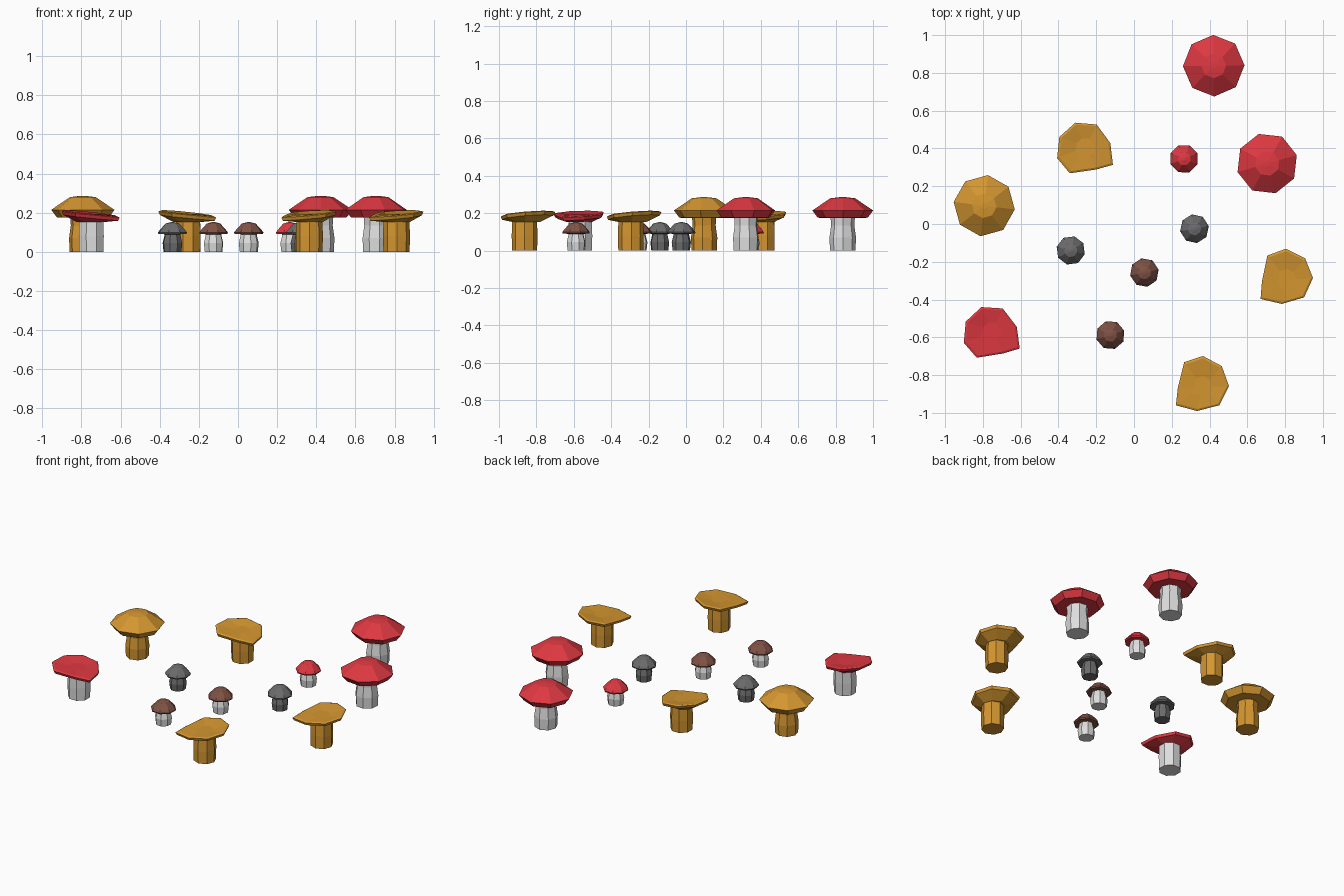
import bpy, bmesh, math

if "Cube" in bpy.data.objects:
    bpy.data.objects.remove(bpy.data.objects["Cube"])


def material(name, rgb):
    m = bpy.data.materials.new(name)
    lin = [((c / 255 + 0.055) / 1.055) ** 2.4 for c in rgb]
    m.diffuse_color = (*lin, 1)
    m.use_nodes = True
    m.node_tree.nodes["Principled BSDF"].inputs["Base Color"].default_value = m.diffuse_color
    return m


RED = material("red", (222, 56, 65))
OCHRE = material("ochre", (212, 150, 48))
WHITE = material("white", (222, 222, 222))
GREY = material("grey", (108, 108, 108))
BROWN = material("brown", (128, 82, 69))


def loft(name, rings, loc, mat):
    """Join rings of points with flat faces and close both ends."""
    bm = bmesh.new()
    rows = [[bm.verts.new(p) for p in ring] for ring in rings]
    n = len(rows[0])
    for a, b in zip(rows, rows[1:]):
        for i in range(n):
            j = (i + 1) % n
            bm.faces.new((a[i], a[j], b[j], b[i]))
    bm.faces.new(rows[0][::-1])
    bm.faces.new(rows[-1])
    bmesh.ops.recalc_face_normals(bm, faces=bm.faces)
    me = bpy.data.meshes.new(name)
    bm.to_mesh(me)
    bm.free()
    me.materials.append(mat)
    ob = bpy.data.objects.new(name, me)
    ob.location = (loc[0], loc[1], 0)
    bpy.context.collection.objects.link(ob)
    return ob


def circle(r, z, turn, n=8):
    return [(r * math.cos(math.radians(turn) + math.tau * i / n),
             r * math.sin(math.radians(turn) + math.tau * i / n), z) for i in range(n)]


def turned(name, profile, loc, turn, mat):
    return loft(name, [circle(r, z, turn) for r, z in profile], loc, mat)


# Profiles as (radius, height)
BIG_STEM = [(0.068, 0), (0.071, 0.07), (0.062, 0.135), (0.066, 0.19)]
DOME = [(0.055, 0.175), (0.133, 0.176), (0.163, 0.215), (0.066, 0.28), (0.015, 0.286)]
FLAT_STEM = [(0.067, 0), (0.069, 0.08), (0.066, 0.175)]
SMALL_STEM = [(0.047, 0), (0.052, 0.045), (0.042, 0.085), (0.042, 0.105)]
SMALL_CAP = [(0.04, 0.09), (0.074, 0.091), (0.077, 0.099), (0.066, 0.113),
             (0.036, 0.145), (0.008, 0.152)]

# Uneven outline of the tilted caps as (angle, radius); the corner at 214 sits low
OUTLINE = [(2, 0.138), (48, 0.149), (90, 0.164), (127, 0.165),
           (182, 0.133), (214, 0.173), (256, 0.131), (312, 0.13)]


def tilted_cap(name, loc, turn, mat):
    def ring(scale, z, tilt):
        pts = []
        for a, r in OUTLINE:
            t = math.radians(a + turn)
            d = r * scale * math.cos(math.radians(a - 45))
            pts.append((r * scale * math.cos(t), r * scale * math.sin(t), z + tilt * d))
        return pts
    return loft(name, [ring(0.5, 0.153, 0), ring(0.95, 0.177, 0.11),
                       ring(1, 0.194, 0.11), ring(0.92, 0.199, 0.11),
                       ring(0.35, 0.194, 0.02)], loc, mat)


# Large domed mushrooms
for k, (loc, turn, cap, stem) in enumerate([
        ((0.422, 0.838), 1, RED, WHITE),
        ((0.705, 0.32), 16, RED, WHITE),
        ((-0.793, 0.097), 38, OCHRE, OCHRE)]):
    turned(f"domed_stem_{k + 1}", BIG_STEM, loc, turn, stem)
    turned(f"domed_cap_{k + 1}", DOME, loc, turn, cap)

# Large mushrooms with flat tilted caps
for k, (loc, turn, cap, stem) in enumerate([
        ((-0.255, 0.41), 112, OCHRE, OCHRE),
        ((-0.75, -0.565), 113, RED, WHITE),
        ((0.81, -0.295), 2, OCHRE, OCHRE),
        ((0.365, -0.863), 0, OCHRE, OCHRE)]):
    turned(f"flat_stem_{k + 1}", FLAT_STEM, loc, turn, stem)
    tilted_cap(f"flat_cap_{k + 1}", loc, turn, cap)

# Small mushrooms
for k, (loc, turn, cap, stem) in enumerate([
        ((0.265, 0.345), 22, RED, WHITE),
        ((0.32, -0.025), 10, GREY, GREY),
        ((-0.335, -0.14), 30, GREY, GREY),
        ((0.055, -0.257), 12, BROWN, WHITE),
        ((-0.125, -0.588), 18, BROWN, WHITE)]):
    turned(f"small_stem_{k + 1}", SMALL_STEM, loc, turn, stem)
    turned(f"small_cap_{k + 1}", SMALL_CAP, loc, turn, cap)
